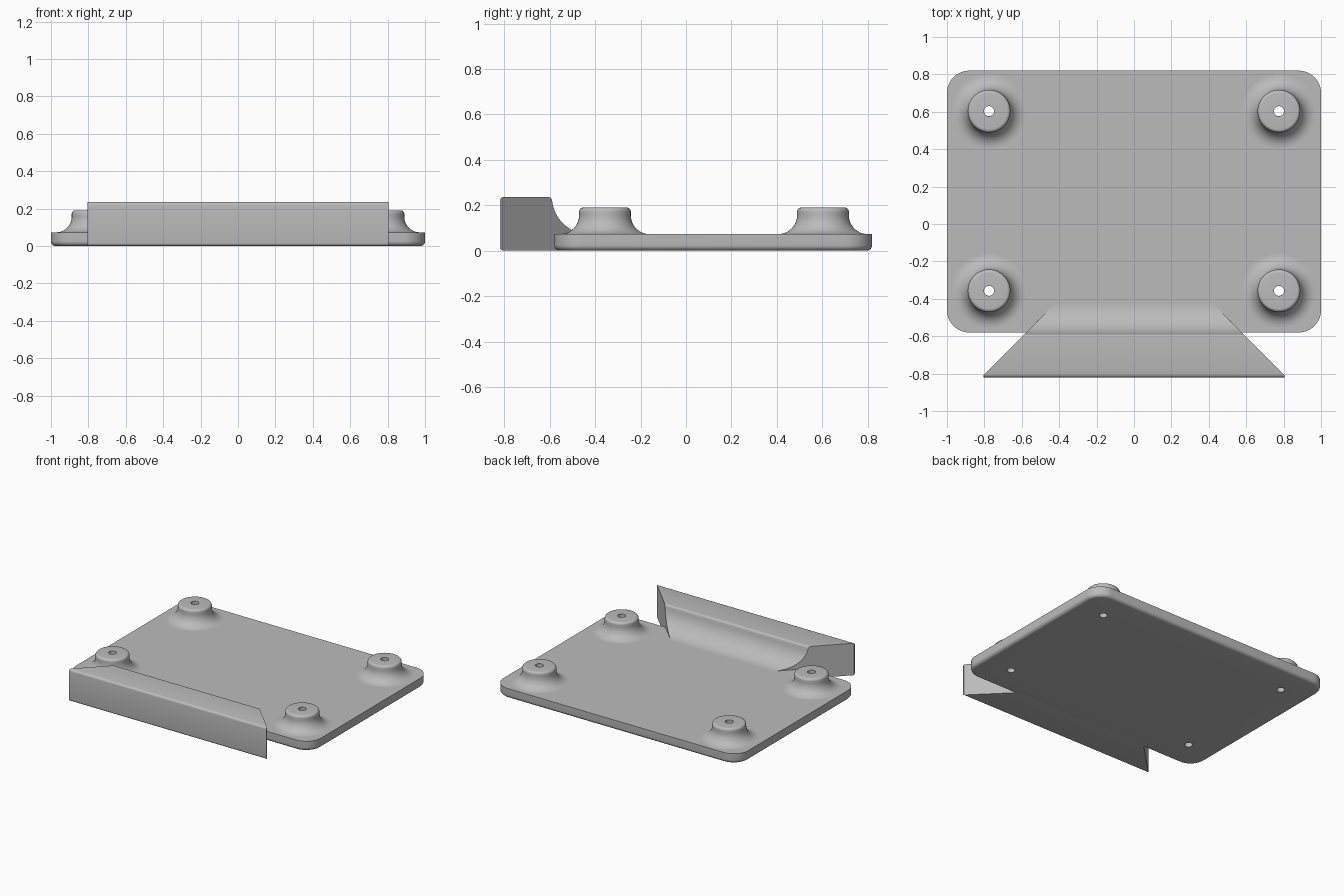
import bpy, bmesh, math
from mathutils import Vector

if "Cube" in bpy.data.objects:
    bpy.data.objects.remove(bpy.data.objects["Cube"])

grey = bpy.data.materials.new("plain_grey")
COLOUR = (0.5, 0.5, 0.5, 1)
grey.diffuse_color = COLOUR
grey.use_nodes = True
grey.node_tree.nodes["Principled BSDF"].inputs["Base Color"].default_value = COLOUR

THICK = 0.073      # plate thickness
HOLE = 0.027       # screw hole radius
POSTS = [(x, y) for x in (-0.775, 0.775) for y in (-0.357, 0.603)]


def arc(cx, cy, r, start, end, steps=8):
    """Points along a circular arc, angles in degrees."""
    angles = [math.radians(start + (end - start) * i / steps) for i in range(steps + 1)]
    return [(cx + r * math.cos(a), cy + r * math.sin(a)) for a in angles]


def finish(bm, name, smooth=True):
    bmesh.ops.recalc_face_normals(bm, faces=bm.faces)
    mesh = bpy.data.meshes.new(name)
    bm.to_mesh(mesh)
    bm.free()
    mesh.materials.append(grey)
    obj = bpy.data.objects.new(name, mesh)
    bpy.context.collection.objects.link(obj)
    if smooth:
        shade(obj)
    return obj


def shade(obj):
    bpy.ops.object.select_all(action='DESELECT')
    bpy.context.view_layer.objects.active = obj
    obj.select_set(True)
    bpy.ops.object.shade_smooth_by_angle(angle=math.radians(35))


def prism(points, direction):
    """Extrude a closed outline of 3D points."""
    bm = bmesh.new()
    face = bm.faces.new([bm.verts.new(p) for p in points])
    out = bmesh.ops.extrude_face_region(bm, geom=[face], use_keep_orig=True)
    verts = [g for g in out["geom"] if isinstance(g, bmesh.types.BMVert)]
    bmesh.ops.translate(bm, verts=verts, vec=direction)
    return bm


# Base plate: rounded rectangle stacked in rings, rounded lower edge
CORNER, ROUND = 0.12, 0.025
bm = bmesh.new()
levels = [(ROUND - ROUND * math.cos(a), ROUND - ROUND * math.sin(a))
          for a in (math.radians(90 - 15 * i) for i in range(7))]
levels = [(inset, z) for z, inset in [(z, i) for i, z in levels]]
levels = [(ROUND * (1 - math.sin(math.radians(t))), ROUND * (1 - math.cos(math.radians(t))))
          for t in range(0, 91, 15)] + [(0, THICK)]
rings = []
for inset, z in levels:
    outline = []
    for sx, sy, start in ((1, 1, 0), (-1, 1, 90), (-1, -1, 180), (1, -1, 270)):
        outline += arc(sx * (1 - CORNER), 0.12 + sy * (0.7 - CORNER),
                       CORNER - inset, start, start + 90, 12)
    rings.append([bm.verts.new((x, y, z)) for x, y in outline])
for low, high in zip(rings, rings[1:]):
    for i in range(len(low)):
        j = (i + 1) % len(low)
        bm.faces.new((low[i], low[j], high[j], high[i]))
bm.faces.new(rings[0])
bm.faces.new(rings[-1])
plate = finish(bm, "base_plate", smooth=False)

# Screw holes through the plate
bm = bmesh.new()
for x, y in POSTS:
    circle = bmesh.ops.create_cone(bm, cap_ends=True, segments=32, radius1=HOLE,
                                   radius2=HOLE, depth=0.4)
    bmesh.ops.translate(bm, verts=circle["verts"], vec=(x, y, 0))
cutter = finish(bm, "hole_cutter", smooth=False)
cutter.hide_render = True
cut = plate.modifiers.new("holes", 'BOOLEAN')
cut.operation, cut.object, cut.solver = 'DIFFERENCE', cutter, 'EXACT'
bpy.context.view_layer.objects.active = plate
bpy.ops.object.modifier_apply(modifier=cut.name)
bpy.data.objects.remove(cutter)
shade(plate)

# Mounting posts: lathed, flared foot, rounded rim, open bore
TOP, RADIUS, FLARE = 0.19, 0.114, 0.083
profile = [(HOLE, THICK - 0.02), (HOLE, TOP)]
profile += arc(RADIUS - 0.018, TOP - 0.018, 0.018, 90, 0, 6)
profile += arc(RADIUS + FLARE, THICK + FLARE, FLARE, 180, 270, 12)
names = ("front_right_post", "back_right_post", "front_left_post", "back_left_post")
for name, (x, y) in zip(names, POSTS):
    bm = bmesh.new()
    verts = [bm.verts.new((x + r, y, z)) for r, z in profile]
    edges = [bm.edges.new(pair) for pair in zip(verts, verts[1:])]
    bmesh.ops.spin(bm, geom=verts + edges, cent=(x, y, 0), axis=(0, 0, 1),
                   angle=math.tau, steps=64, use_duplicate=False)
    bmesh.ops.remove_doubles(bm, verts=bm.verts, dist=0.0001)
    finish(bm, name)

# Front lip: block with a concave back, mitred at both ends
HEIGHT, FRONT, BACK, EDGE = 0.236, -0.82, -0.59, 0.016
SCOOP = HEIGHT - THICK
section = arc(FRONT + EDGE, EDGE, EDGE, 270, 180, 5)
section += arc(FRONT + EDGE, HEIGHT - EDGE, EDGE, 180, 90, 5)
section += arc(BACK - EDGE, HEIGHT - EDGE, EDGE, 90, 20, 5)
section += arc(BACK + SCOOP, HEIGHT, SCOOP, 187, 270, 14)
section += [(BACK + SCOOP, 0.04), (-0.55, 0.04), (-0.55, 0)]
bm = prism([(-1, y, z) for y, z in section], (2, 0, 0))
for side in (-1, 1):
    for point, normal in (((side * 0.805, FRONT, 0), (side, 0, 0)),
                          ((side * 0.815, FRONT, 0), (side, 1, 0))):
        geom = bm.verts[:] + bm.edges[:] + bm.faces[:]
        out = bmesh.ops.bisect_plane(bm, geom=geom, plane_co=point,
                                     plane_no=Vector(normal).normalized(), clear_outer=True)
        edges = [e for e in out["geom_cut"] if isinstance(e, bmesh.types.BMEdge)]
        bmesh.ops.holes_fill(bm, edges=edges, sides=0)
finish(bm, "front_lip")
